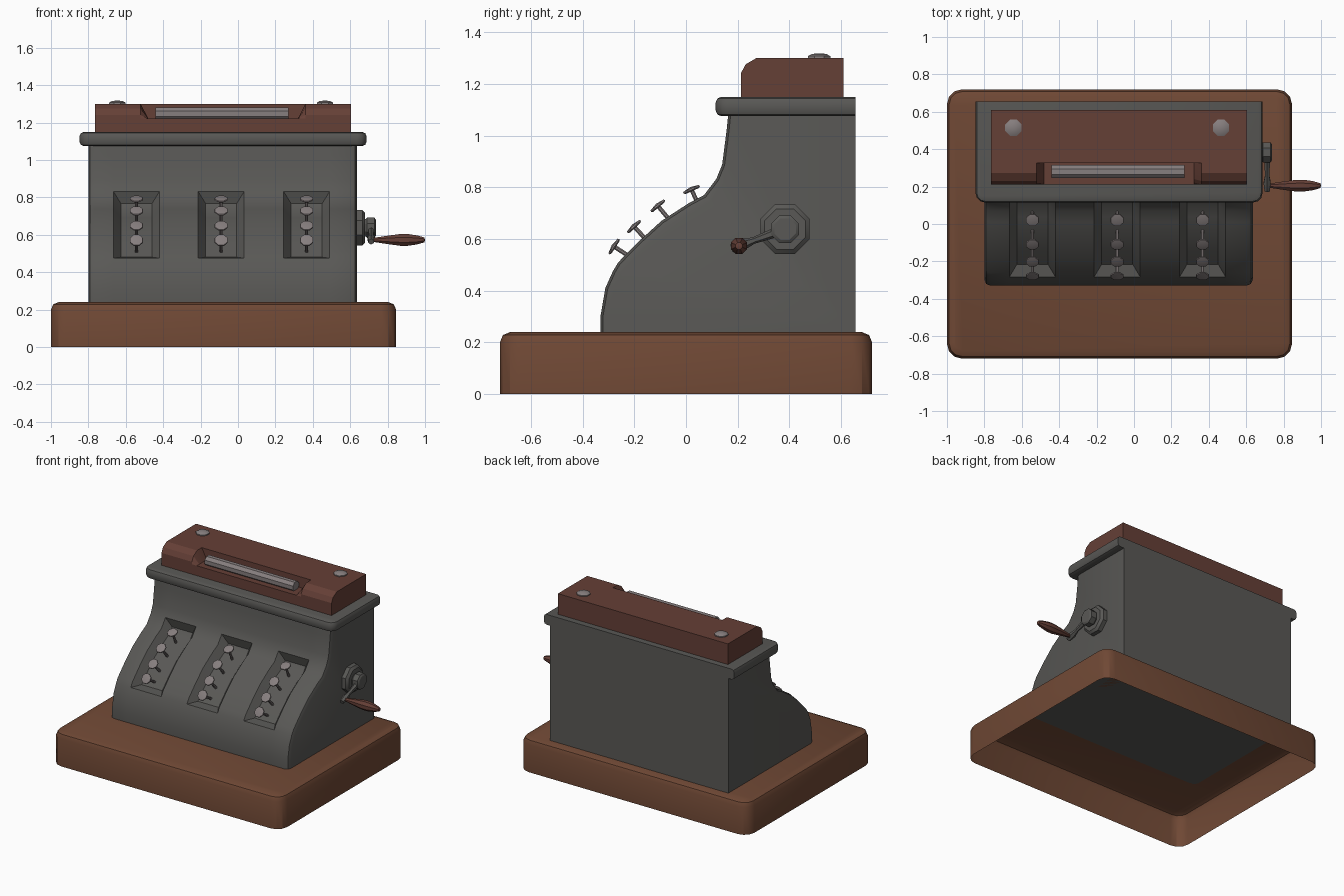
import bpy, bmesh, math
from mathutils import Vector

if "Cube" in bpy.data.objects:
    bpy.data.objects.remove(bpy.data.objects["Cube"])


def material(name, rgb):
    m = bpy.data.materials.new(name)
    m.diffuse_color = (*rgb, 1)
    m.use_nodes = True
    m.node_tree.nodes["Principled BSDF"].inputs["Base Color"].default_value = m.diffuse_color
    return m


IRON = material("dark_iron", (0.10, 0.098, 0.092))
OAK = material("oak", (0.16, 0.065, 0.035))
REDWOOD = material("red_wood", (0.13, 0.05, 0.037))
STEEL = material("steel", (0.24, 0.21, 0.21))


def finish(name, bm, mat, angle=30):
    me = bpy.data.meshes.new(name)
    bm.to_mesh(me)
    bm.free()
    ob = bpy.data.objects.new(name, me)
    bpy.context.collection.objects.link(ob)
    me.materials.append(mat)
    bpy.ops.object.select_all(action='DESELECT')
    ob.select_set(True)
    bpy.context.view_layer.objects.active = ob
    bpy.ops.object.shade_smooth_by_angle(angle=math.radians(angle))
    return ob


def bevel(bm, edges, offset, segments):
    bmesh.ops.bevel(bm, geom=edges, offset=offset, segments=segments,
                    profile=0.5, affect='EDGES', clamp_overlap=True)


def box(lo, hi):
    bm = bmesh.new()
    bmesh.ops.create_cube(bm, size=1)
    for v in bm.verts:
        v.co = [(a + b) / 2 + c * (b - a) for a, b, c in zip(lo, hi, v.co)]
    return bm


def is_vertical(e):
    return abs(e.verts[0].co.z - e.verts[1].co.z) > 0.01


def loft(stations):
    """Skin closed (y, z) profiles placed at successive x positions."""
    bm = bmesh.new()
    rings = [[bm.verts.new((x, y, z)) for y, z in prof] for x, prof in stations]
    n = len(rings[0])
    for a, b in zip(rings, rings[1:]):
        for i in range(n):
            j = (i + 1) % n
            bm.faces.new((a[i], a[j], b[j], b[i]))
    bm.faces.new(rings[0])
    bm.faces.new(rings[-1])
    bmesh.ops.remove_doubles(bm, verts=bm.verts[:], dist=1e-5)
    bmesh.ops.recalc_face_normals(bm, faces=bm.faces[:])
    return bm


def lathe(name, points, origin, axis, mat, sides=8, angle=30):
    """Revolve (radius, height) points about an axis."""
    bm = bmesh.new()
    q = Vector(axis).to_track_quat('Z', 'Y')
    rings = []
    for r, h in points:
        ring = []
        for i in range(sides):
            t = (i + 0.5) * math.tau / sides
            p = Vector((r * math.cos(t), r * math.sin(t), h))
            ring.append(bm.verts.new(Vector(origin) + q @ p))
        rings.append(ring)
    for a, b in zip(rings, rings[1:]):
        for i in range(sides):
            j = (i + 1) % sides
            bm.faces.new((a[i], a[j], b[j], b[i]))
    bm.faces.new(rings[0])
    bm.faces.new(rings[-1])
    bmesh.ops.remove_doubles(bm, verts=bm.verts[:], dist=1e-5)
    bmesh.ops.recalc_face_normals(bm, faces=bm.faces[:])
    return finish(name, bm, mat, angle)


# Base plinth, hollow underneath
bm = box((-1, -0.72, 0), (0.845, 0.72, 0.24))
bevel(bm, [e for e in bm.edges if is_vertical(e)], 0.08, 3)
bevel(bm, [e for e in bm.edges if all(v.co.z > 0.239 for v in e.verts)], 0.04, 2)
bmesh.ops.delete(bm, geom=[f for f in bm.faces if f.calc_center_median().z < 0.001],
                 context='FACES_ONLY')
finish("base", bm, OAK)

# Body: curved side profile with three recessed key slots
SLOTS = (-0.543, -0.09, 0.367)
HALF = 0.123
X0, X1 = -0.80, 0.635
profile = [(-0.33, 0.24), (-0.33, 0.306), (-0.312, 0.41), (-0.283, 0.475),
           (-0.262, 0.51), (-0.18, 0.593), (-0.095, 0.67), (0.01, 0.738),
           (0.07, 0.77), (0.117, 0.832), (0.14, 0.888), (0.157, 1.02),
           (0.165, 1.10), (0.655, 1.10), (0.655, 0.24)]
xs = [X0] + [c + s * HALF for c in SLOTS for s in (-1, 1)] + [X1]
bm = loft([(x, profile) for x in xs])
for c in SLOTS:
    region = []
    for f in bm.faces:
        m = f.calc_center_median()
        if abs(m.x - c) < 0.02 and m.y < 0.3 and 0.475 < m.z < 0.832:
            region.append(f)
    bmesh.ops.inset_region(bm, faces=region, thickness=0.04, depth=-0.055,
                           use_even_offset=True, use_boundary=True)
ends = []
for e in bm.edges:
    m = (e.verts[0].co + e.verts[1].co) / 2
    on_end = any(all(abs(v.co.x - x) < 1e-4 for v in e.verts) for x in (X0, X1))
    if on_end and m.y < 0.3 and 0.241 < m.z < 1.099:
        ends.append(e)
bevel(bm, ends, 0.033, 2)
finish("body", bm, IRON)

# Keys: domed discs on stems, four per slot (y, z, normal)
KEYS = [(-0.277, 0.57, (0, -0.84, 0.54)), (-0.2, 0.647, (0, -0.68, 0.73)),
        (-0.108, 0.727, (0, -0.64, 0.77)), (0.022, 0.79, (0, -0.41, 0.91))]
KEY_SHAPE = [(0.009, -0.125), (0.009, -0.005), (0.03, -0.005), (0.038, 0),
             (0.036, 0.006), (0, 0.012)]
for col, x in enumerate(SLOTS):
    for row, (y, z, n) in enumerate(KEYS):
        lathe(f"key_{col + 1}_{row + 1}", KEY_SHAPE, (x, y, z), n, STEEL)

# Rounded trim under the lid, flush at the back
bm = box((-0.847, 0.115, 1.075), (0.687, 0.655, 1.15))
bevel(bm, [e for e in bm.edges if is_vertical(e) and e.verts[0].co.y < 0.3], 0.05, 3)
rim = [e for e in bm.edges if not is_vertical(e)
       and any(v.co.y < 0.654 for v in e.verts)]
bevel(bm, rim, 0.022, 2)
finish("trim", bm, IRON)

# Wooden lid with a window notch at its front edge
full = [(0.212, 1.15), (0.212, 1.222), (0.212, 1.24), (0.23, 1.275), (0.272, 1.30),
        (0.326, 1.30), (0.326, 1.30), (0.61, 1.30), (0.61, 1.15)]
notch = (full[:2] + [(y, 1.222) for y in (0.222, 0.24, 0.28, 0.326)] + full[6:])
bm = loft([(-0.765, full), (-0.52, full), (-0.48, notch),
           (0.32, notch), (0.36, full), (0.605, full)])
finish("lid", bm, REDWOOD, 20)

# Display roll in the notch
lathe("display_roll", [(0.037, 0), (0.037, 0.71)], (-0.44, 0.28, 1.247), (1, 0, 0), STEEL)

# Lid studs
for side, x in (("left", -0.645), ("right", 0.465)):
    lathe("lid_stud_" + side, [(0.047, -0.005), (0.047, 0.007), (0.03, 0.016), (0, 0.018)],
          (x, 0.515, 1.30), (0, 0, 1), STEEL)

# Crank: octagonal plate, hub, arm and wooden grip
PIVOT = Vector((0.63, 0.383, 0.638))
lathe("crank_plate", [(0.103, 0), (0.103, 0.035), (0.085, 0.05), (0, 0.05)],
      PIVOT, (1, 0, 0), IRON)
lathe("crank_hub", [(0.045, 0.045), (0.058, 0.06), (0.058, 0.1), (0.045, 0.108), (0, 0.108)],
      PIVOT, (1, 0, 0), IRON)
start, end = Vector((0.712, 0.36, 0.63)), Vector((0.712, 0.195, 0.57))
length = (end - start).length
lathe("crank_arm", [(0.02, 0), (0.013, length * 0.6), (0.022, length * 0.85), (0.016, length + 0.02)],
      start, end - start, IRON, sides=6)
lathe("crank_grip", [(0.012, 0), (0.014, 0.02), (0.024, 0.08), (0.034, 0.15),
                     (0.034, 0.19), (0.026, 0.24), (0.014, 0.278), (0, 0.282)],
      (0.718, 0.205, 0.573), (1, 0, 0), REDWOOD)
